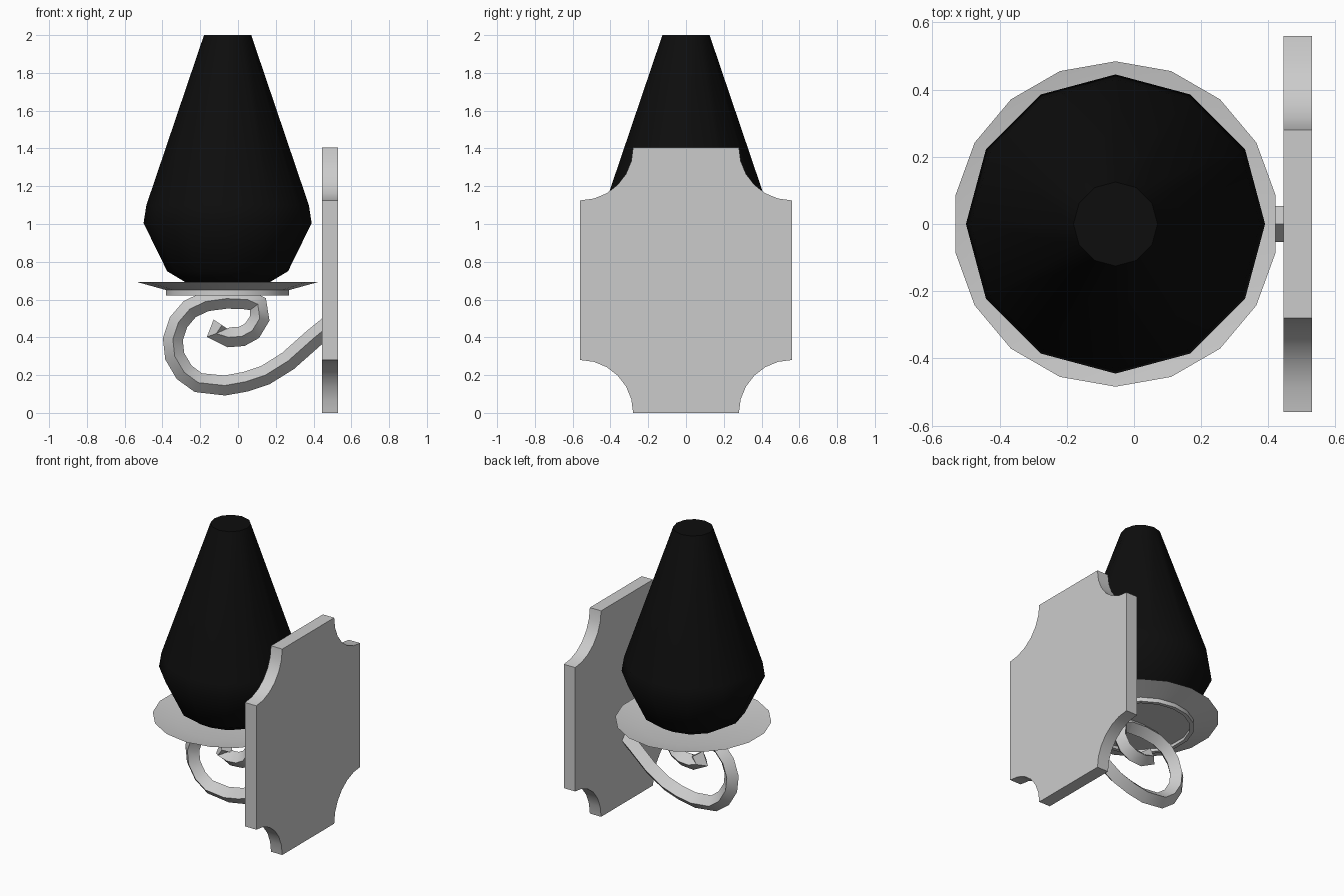
import bpy, bmesh
from math import sin, cos, pi, radians
from mathutils import Vector

if "Cube" in bpy.data.objects:
    bpy.data.objects.remove(bpy.data.objects["Cube"])

CX = -0.055  # axis of lamp and dish


def finish(name, bm, smooth=None):
    bmesh.ops.recalc_face_normals(bm, faces=bm.faces)
    me = bpy.data.meshes.new(name)
    bm.to_mesh(me)
    bm.free()
    ob = bpy.data.objects.new(name, me)
    bpy.context.collection.objects.link(ob)
    if smooth:
        bpy.ops.object.select_all(action='DESELECT')
        ob.select_set(True)
        bpy.context.view_layer.objects.active = ob
        bpy.ops.object.shade_smooth_by_angle(angle=radians(smooth))
    return ob


def skin(bm, rings):
    """Bridge consecutive vertex rings and cap both ends."""
    n = len(rings[0])
    vs = [[bm.verts.new(p) for p in ring] for ring in rings]
    for a, b in zip(vs, vs[1:]):
        for i in range(n):
            j = (i + 1) % n
            bm.faces.new((a[i], a[j], b[j], b[i]))
    bm.faces.new(vs[0])
    bm.faces.new(vs[-1])


def lathe(name, profile, sides, start, smooth):
    bm = bmesh.new()
    skin(bm, [[(CX + r * cos(start + 2 * pi * i / sides),
                r * sin(start + 2 * pi * i / sides), z)
               for i in range(sides)] for r, z in profile])
    return finish(name, bm, smooth)


# Wall plate with scooped corners
bm = bmesh.new()
H, W, R, ZC = 1.405, 0.56, 0.28, 0.7025
outline = []
for k, (sy, sz) in enumerate([(1, 1), (-1, 1), (-1, -1), (1, -1)]):
    arc = [(sy * (W - R * sin(t)), ZC + sz * (H / 2 - R * cos(t)))
           for t in [i * pi / 12 for i in range(7)]]
    outline += arc if k % 2 == 0 else arc[::-1]
skin(bm, [[(x, y, z) for y, z in outline] for x in (0.445, 0.53)])
finish("wall_plate", bm, 30)

# Scroll arm: diamond section swept along a spiral
path = [(0.48, 0.46), (0.4, 0.395), (0.265, 0.275), (0.145, 0.2), (0.04, 0.165),
        (-0.07, 0.145), (-0.21, 0.16), (-0.285, 0.215), (-0.335, 0.3),
        (-0.345, 0.39), (-0.315, 0.48), (-0.255, 0.55), (-0.17, 0.59),
        (-0.06, 0.605), (0.05, 0.6), (0.105, 0.575), (0.115, 0.5),
        (0.075, 0.435), (0.02, 0.405), (-0.05, 0.4), (-0.115, 0.42), (-0.085, 0.465)]
pts = [Vector((x, 0, z)) for x, z in path]
side = Vector((0, 1, 0))
rings = []
for i, p in enumerate(pts):
    d1 = (p - pts[i - 1]).normalized() if i else (pts[1] - p).normalized()
    d2 = (pts[i + 1] - p).normalized() if i < len(pts) - 1 else d1
    n = (d1 + d2).normalized().cross(side)
    r = 0.053
    rings.append([p + n * r, p + side * r, p - n * r, p - side * r])
bm = bmesh.new()
skin(bm, rings)
finish("scroll_arm", bm, 40)

# Dish with a recessed foot
lathe("dish", [(0.305, 0.642), (0.305, 0.622), (0.33, 0.622), (0.33, 0.65),
               (0.484, 0.692), (0.33, 0.665)], 18, pi / 2, 30)

# Dark lamp shade
shade = lathe("lamp_shade", [(0.15, 0.668), (0.22, 0.69), (0.32, 0.75), (0.445, 1.005),
                             (0.43, 1.1), (0.125, 2.0)], 12, 0, 40)
mat = bpy.data.materials.new("dark_glass")
mat.diffuse_color = (0.004, 0.004, 0.004, 1)
mat.use_nodes = True
mat.node_tree.nodes["Principled BSDF"].inputs["Base Color"].default_value = mat.diffuse_color
shade.data.materials.append(mat)
